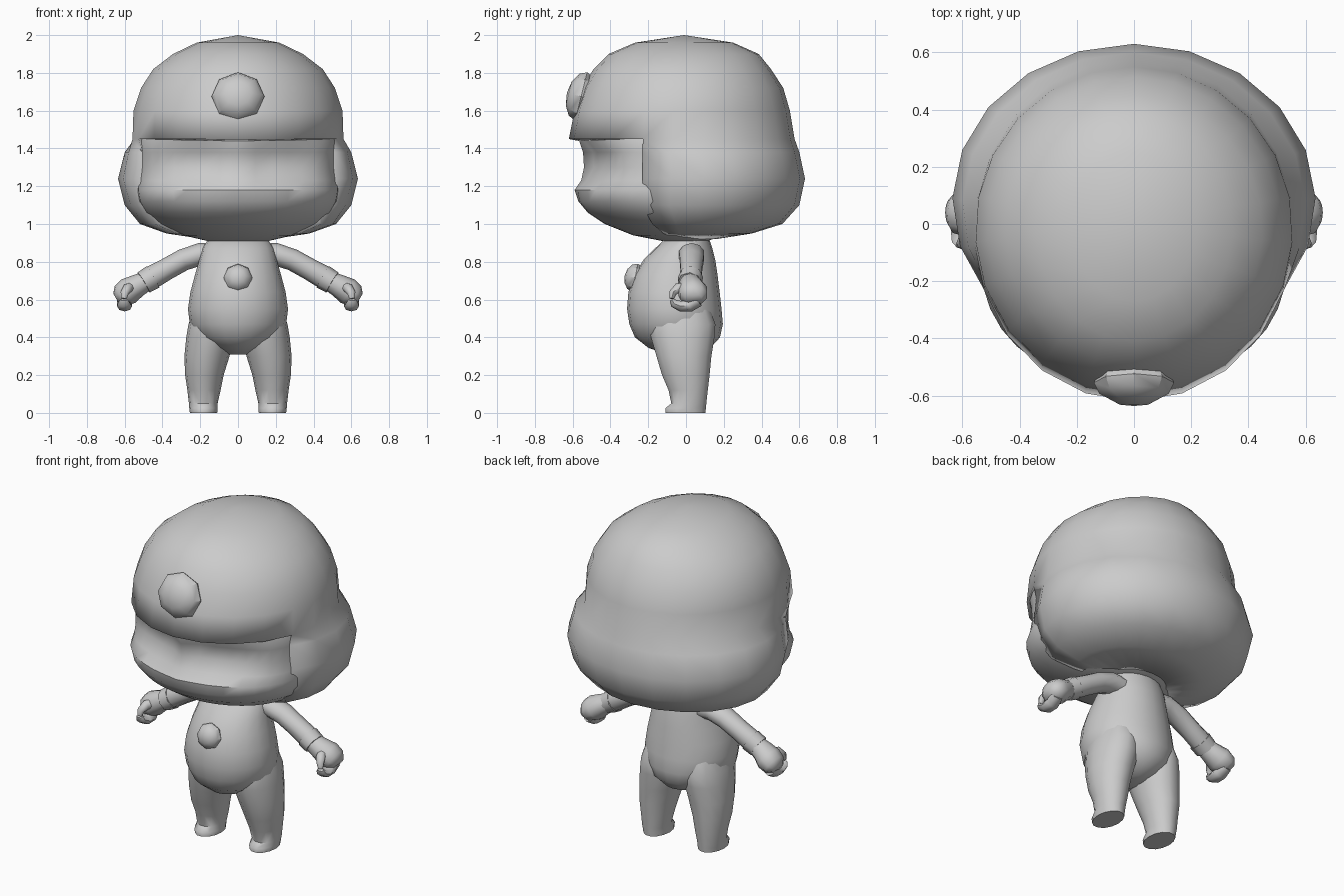
import bpy
import bmesh
from math import sin, cos, pi, radians
from mathutils import Vector, Matrix

if "Cube" in bpy.data.objects:
    bpy.data.objects.remove(bpy.data.objects["Cube"], do_unlink=True)

grey = bpy.data.materials.new("plain grey")
grey.use_nodes = True
grey.diffuse_color = (0.6, 0.6, 0.6, 1)
grey.node_tree.nodes["Principled BSDF"].inputs["Base Color"].default_value = (0.6, 0.6, 0.6, 1)


def finish(bm, name, angle=50):
    bmesh.ops.recalc_face_normals(bm, faces=bm.faces)
    mesh = bpy.data.meshes.new(name)
    bm.to_mesh(mesh)
    bm.free()
    mesh.materials.append(grey)
    ob = bpy.data.objects.new(name, mesh)
    bpy.context.collection.objects.link(ob)
    bpy.ops.object.select_all(action='DESELECT')
    ob.select_set(True)
    bpy.context.view_layer.objects.active = ob
    bpy.ops.object.shade_smooth_by_angle(angle=radians(angle))
    return ob


def mirror(ob):
    ob.modifiers.new("mirror", 'MIRROR')


def bridge(bm, a, b, closed=True):
    n = len(a)
    for i in range(n if closed else n - 1):
        j = (i + 1) % n
        bm.faces.new((a[i], a[j], b[j], b[i]))


def loft(name, rings, angle=50):
    """Skin a list of closed rings of points and cap both ends."""
    bm = bmesh.new()
    loops = [[bm.verts.new(p) for p in ring] for ring in rings]
    for a, b in zip(loops, loops[1:]):
        bridge(bm, a, b)
    bm.faces.new(loops[0])
    bm.faces.new(loops[-1])
    return finish(bm, name, angle)


def oval(z, rx, front, back, n=16, x=0):
    mid, ry = (front + back) / 2, (back - front) / 2
    return [Vector((x + rx * cos(2 * pi * i / n), mid + ry * sin(2 * pi * i / n), z))
            for i in range(n)]


def tube(name, path, axis, n=10):
    """Skin along (point, radius across, radius along axis) stations."""
    pts = [Vector(p[0]) for p in path]
    rings = []
    for i, (_, r, ra) in enumerate(path):
        t = (pts[min(i + 1, len(pts) - 1)] - pts[max(i - 1, 0)]).normalized()
        u = t.cross(Vector(axis)).normalized()
        v = u.cross(t)
        rings.append([pts[i] + u * r * cos(2 * pi * k / n) + v * ra * sin(2 * pi * k / n)
                      for k in range(n)])
    return loft(name, rings)


# Helmet: full dome above the brim, open-fronted wrap below it
def arc(z, rx, front, back, start, end, n):
    mid, ry = (front + back) / 2, (back - front) / 2
    ts = [start + (end - start) * i / n for i in range(n + 1)]
    return [(rx * cos(t), mid + ry * sin(t), z) for t in ts]


dome = [(1.45, .56, -.62, .575), (1.6, .555, -.59, .55), (1.72, .515, -.55, .515),
        (1.82, .45, -.49, .45), (1.9, .345, -.41, .385), (1.96, .22, -.27, .25)]
wrap = [(1.38, .6, -.48, .6, -.57), (1.24, .635, -.47, .63, -.6), (1.1, .6, -.44, .6, -.64),
        (1.0, .52, -.39, .51, -.56), (.95, .38, -.27, .35, -.54), (.92, .18, -.12, .16, -.5)]
bm = bmesh.new()
SIDE = -.35
brim_back = previous = None
for z, rx, f, b in dome:
    back = [bm.verts.new(p) for p in arc(z, rx, f, b, SIDE, pi - SIDE, 14)]
    front = [bm.verts.new(p) for p in arc(z, rx, f, b, pi - SIDE, 2 * pi + SIDE, 8)[1:-1]]
    if previous:
        bridge(bm, previous, back + front)
    else:
        brim_back = back
    previous = back + front
crown = bm.verts.new((0, -.01, 2))
for i, v in enumerate(previous):
    bm.faces.new((v, previous[(i + 1) % len(previous)], crown))
previous = brim_back
for z, rx, f, b, start in wrap:
    row = [bm.verts.new(p) for p in arc(z, rx, f, b, start, pi - start, 14)]
    bridge(bm, previous, row, closed=False)
    previous = row
helmet = finish(bm, "helmet")
shell = helmet.modifiers.new("shell", 'SOLIDIFY')
shell.thickness = .05
shell.offset = -1

# Face: last value is the depth of the eye hollows beside the nose
face = [(.905, .14, -.1, .1, 0), (.94, .29, -.28, .2, 0), (1.0, .42, -.43, .28, 0),
        (1.06, .49, -.52, .3, 0), (1.12, .525, -.57, .3, 0), (1.18, .535, -.59, .3, .01),
        (1.23, .53, -.555, .3, .025), (1.3, .525, -.54, .3, .05), (1.38, .525, -.545, .3, .05),
        (1.44, .525, -.565, .3, .02), (1.5, .5, -.55, .3, 0)]
rings = []
for z, rx, f, b, dent in face:
    ring = oval(z, rx, f, b, 36)
    for p in ring:
        if p.y < -.15:
            near = min(1, abs(p.x) / .1)
            far = max(0, min(1, (.46 - abs(p.x)) / .15))
            p.y += dent * near * far
    rings.append(ring)
loft("face", rings)

# Torso with a round belly
torso = [(.31, .05, -.1, .06), (.345, .13, -.2, .13), (.4, .215, -.27, .18),
         (.47, .255, -.3, .195), (.55, .265, -.312, .188), (.64, .252, -.305, .178),
         (.73, .228, -.275, .167), (.81, .205, -.225, .155), (.87, .19, -.165, .14),
         (.93, .15, -.1, .12)]
loft("torso", [oval(*r, n=20) for r in torso])

# Legs and feet: height, inner and outer x, front and back y
legs = [(0, .11, .255, -.11, .105), (.025, .108, .258, -.112, .108), (.05, .108, .26, -.08, .11),
        (.12, .092, .268, -.095, .118), (.2, .076, .28, -.13, .128), (.3, .045, .284, -.16, .138),
        (.4, .02, .274, -.19, .155), (.47, .02, .262, -.2, .16), (.55, .05, .235, -.17, .13)]
mirror(loft("leg", [oval(z, (o - i) / 2, f, b, 14, (i + o) / 2) for z, i, o, f, b in legs]))

# Arms, cuffs and palms
Y = (0, 1, 0)
mirror(tube("arm", [((.1, .03, .835), .06, .07), ((.2, .03, .84), .06, .07),
                    ((.29, .03, .81), .058, .066), ((.38, .028, .76), .058, .06),
                    ((.46, .025, .715), .062, .06), ((.5, .02, .69), .06, .055)], Y))
mirror(tube("cuff", [((.45, .025, .72), .066, .066), ((.5, .02, .69), .062, .064)], Y, 8))
mirror(tube("palm", [((.47, .02, .705), .05, .05), ((.53, .025, .675), .06, .065),
                     ((.58, .035, .645), .072, .08), ((.62, .04, .62), .062, .075),
                     ((.645, .04, .605), .03, .045)], Y))

# Fingers and thumb curling toward each other
X = (1, 0, 0)
mirror(tube("fingers", [((.605, .06, .6), .04, .035), ((.6, .02, .57), .035, .04),
                        ((.6, -.03, .565), .028, .04), ((.605, -.065, .58), .022, .032),
                        ((.605, -.075, .6), .012, .02)], X, 8))
mirror(tube("thumb", [((.57, .0, .66), .03, .03), ((.585, -.045, .66), .026, .027),
                      ((.6, -.07, .635), .02, .022), ((.605, -.075, .605), .012, .015)], X, 8))


# Eight-sided badges on helmet and belly
def badge(name, place, size, tilt):
    bm = bmesh.new()
    bmesh.ops.create_uvsphere(bm, u_segments=8, v_segments=6, radius=1)
    turn = Matrix.Rotation(radians(90 + tilt), 4, 'X')
    bm.transform(Matrix.Translation(place) @ turn @ Matrix.Diagonal((*size, 1)))
    finish(bm, name, 35)


badge("helmet_badge", (0, -.555, 1.675), (.14, .132, .078), -14)
badge("belly_badge", (0, -.27, .715), (.076, .076, .056), -12)
